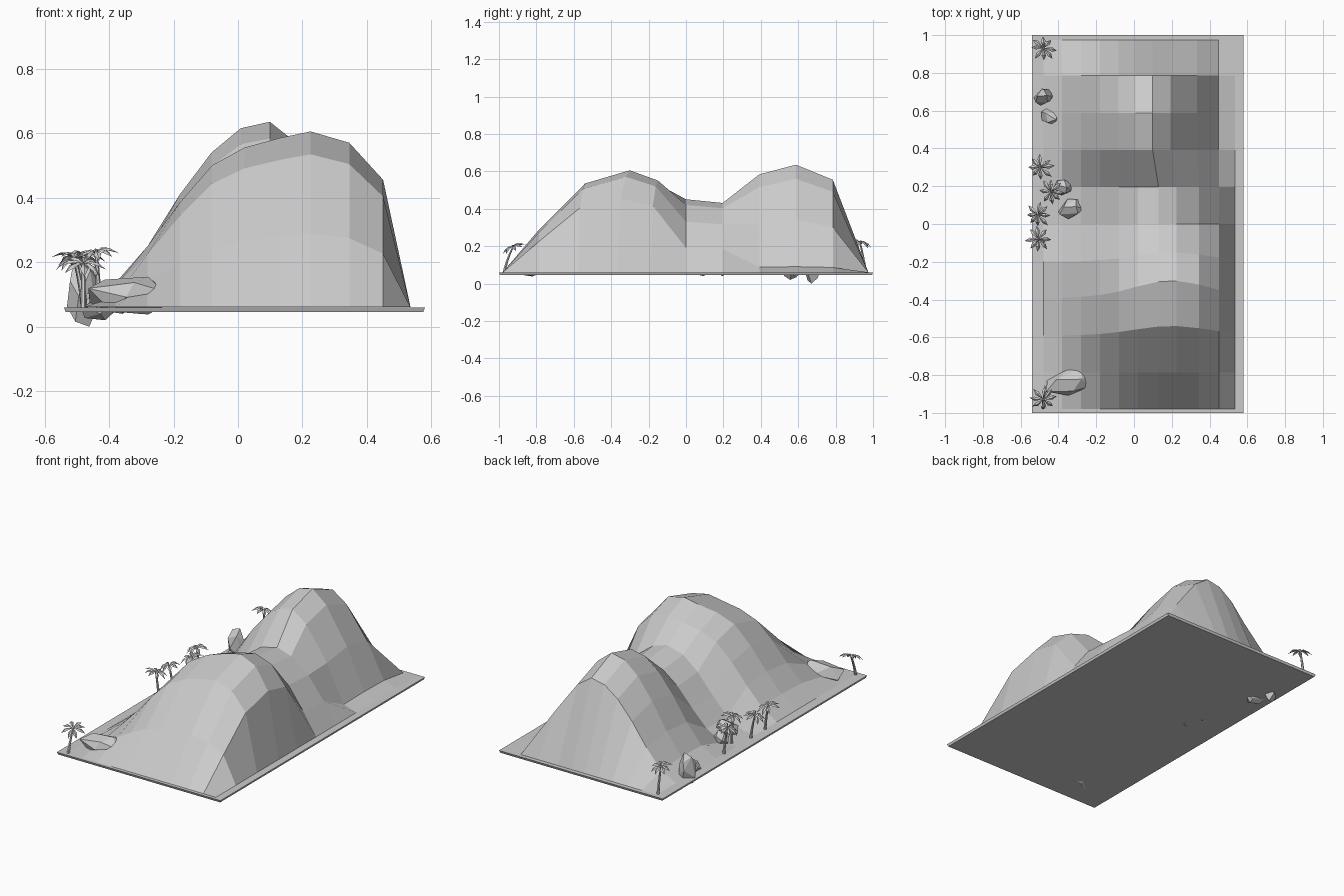
import bpy, bmesh, math, random
from mathutils import Vector, Matrix

if "Cube" in bpy.data.objects:
    bpy.data.objects.remove(bpy.data.objects["Cube"])

GROUND = 0.06

mat = bpy.data.materials.new("plain grey")
mat.diffuse_color = (0.6, 0.6, 0.6, 1)
mat.use_nodes = True
mat.node_tree.nodes["Principled BSDF"].inputs["Base Color"].default_value = mat.diffuse_color


def finish(bm, name, fix_normals=True):
    if fix_normals:
        bmesh.ops.recalc_face_normals(bm, faces=bm.faces)
    mesh = bpy.data.meshes.new(name)
    bm.to_mesh(mesh)
    bm.free()
    mesh.materials.append(mat)
    ob = bpy.data.objects.new(name, mesh)
    bpy.context.collection.objects.link(ob)
    return ob


# Thin base plate, slightly narrower underneath
bm = bmesh.new()
bmesh.ops.create_cube(bm, size=1)
for v in bm.verts:
    top = v.co.z > 0
    inset = 0.0 if top else 0.006
    v.co = Vector((0.02 + math.copysign(0.56 - inset, v.co.x),
                   math.copysign(1.0 - inset, v.co.y),
                   GROUND if top else 0.045))
finish(bm, "base_plate")

# Two-humped hill: three cross-sections (heights above ground) lofted along y
COLS = [-0.48, -0.38, -0.28, -0.18, -0.08, 0.02, 0.13, 0.225, 0.345, 0.45, 0.535]
FRONT = [0, .075, .19, .325, .44, .495, .525, .545, .51, .395, 0]
SADDLE = [0, 0, .06, .165, .28, .36, .39, .36, .27, .13, 0]
BACK = [0, .06, .19, .35, .48, .555, .575, .50, .28, .03, 0]
# (y, section, height scale, forward bend near x = 0.2)
ROWS = [(-.98, FRONT, 0, 0), (-.785, FRONT, .42, 0), (-.59, FRONT, .87, .05),
        (-.39, FRONT, 1, .09), (-.2, FRONT, .9, .05), (0, SADDLE, 1, 0),
        (.196, SADDLE, .95, 0), (.392, BACK, .91, 0), (.588, BACK, 1, 0),
        (.785, BACK, .86, 0), (.975, BACK, 0, 0)]
bm = bmesh.new()
grid = []
for y, section, scale, bend in ROWS:
    row = []
    for x, h in zip(COLS, section):
        if section is BACK:
            x -= 0.035 * math.exp(-((x - 0.18) / 0.15) ** 2)
        shift = bend * math.exp(-((x - 0.2) / 0.28) ** 2)
        row.append(bm.verts.new((x, y + shift, GROUND + 0.0005 + h * scale)))
    grid.append(row)
for a, b in zip(grid, grid[1:]):
    for i in range(len(COLS) - 1):
        quad = (a[i], a[i + 1], b[i + 1], b[i])
        if max(v.co.z for v in quad) > GROUND + 0.01:
            bm.faces.new(quad)
bmesh.ops.delete(bm, geom=[v for v in bm.verts if not v.link_faces], context='VERTS')
finish(bm, "hill", False)


# Rocks: faceted hulls fitted to a box given by centre, size and turn
def rock(name, x, y, z0, z1, length, width, angle, seed):
    rng = random.Random(seed)
    bm = bmesh.new()
    for k in range(14):
        z = 1 - 2 * (k + 0.5) / 14
        a = k * 2.4 + rng.uniform(-.4, .4)
        r = math.sqrt(1 - z * z)
        bm.verts.new((r * math.cos(a), r * math.sin(a), z))
    hull = bmesh.ops.convex_hull(bm, input=bm.verts)
    bmesh.ops.dissolve_limit(bm, angle_limit=0.3, verts=bm.verts, edges=bm.edges)
    lo = [min(v.co[i] for v in bm.verts) for i in range(3)]
    hi = [max(v.co[i] for v in bm.verts) for i in range(3)]
    for v in bm.verts:
        u = [(v.co[i] - lo[i]) / (hi[i] - lo[i]) for i in range(3)]
        v.co = Vector(((u[0] - .5) * length, (u[1] - .5) * width, z0 + u[2] * (z1 - z0)))
    bm.transform(Matrix.Translation((x, y, 0)) @ Matrix.Rotation(angle, 4, 'Z'))
    finish(bm, name)


rock("large_rock", -0.33, -0.83, 0.038, 0.155, 0.29, 0.14, 0.28, 3)
rock("tall_rock", -0.48, 0.675, 0.0, 0.205, 0.10, 0.085, 0.3, 5)
rock("low_rock", -0.437, 0.565, 0.02, 0.11, 0.12, 0.07, -0.35, 8)
rock("middle_rock_1", -0.335, 0.085, 0.04, 0.145, 0.135, 0.10, 0.35, 11)
rock("middle_rock_2", -0.375, 0.195, 0.04, 0.13, 0.10, 0.08, 0.2, 14)


# Palm: bent tapering trunk plus a tilted crown of folded leaves
def palm(n, x, y, top, lean, tilt, seed):
    rng = random.Random(seed)
    head = Vector((x, y, top))
    foot = Vector((x + lean[0], y + lean[1], 0.045))
    bm = bmesh.new()
    rings = []
    for k in range(5):
        t = k / 4
        c = foot.lerp(head, t)
        c.x += lean[0] * 0.5 * t * (1 - t)
        c.y += lean[1] * 0.5 * t * (1 - t)
        r = 0.010 - 0.005 * t
        rings.append([bm.verts.new(c + Vector((r * math.cos(a), r * math.sin(a), 0)))
                      for a in (i * math.tau / 6 for i in range(6))])
    for a, b in zip(rings, rings[1:]):
        for i in range(6):
            j = (i + 1) % 6
            bm.faces.new((a[i], a[j], b[j], b[i]))
    bm.faces.new(rings[0][::-1])
    bm.faces.new(rings[-1])
    finish(bm, f"palm_trunk_{n}")

    bm = bmesh.new()
    crown = Matrix.Translation(head) @ Matrix.Rotation(tilt[0], 4, 'X') @ Matrix.Rotation(tilt[1], 4, 'Y')
    for i in range(8):
        turn = Matrix.Rotation(i * math.tau / 8 + rng.uniform(-.15, .15), 4, 'Z')
        s = rng.uniform(.85, 1.05)
        spine = [(0, 0, 0), (.022, .006, .010), (.046, .012, .006), (.073, 0, -.016)]
        mid, left, right = [], [], []
        for d, w, z in spine:
            mid.append(bm.verts.new(crown @ turn @ Vector((d * s, 0, z))))
            if w:
                left.append(bm.verts.new(crown @ turn @ Vector((d * s, w, z - .006))))
                right.append(bm.verts.new(crown @ turn @ Vector((d * s, -w, z - .006))))
        bm.faces.new((mid[0], mid[1], left[0]))
        bm.faces.new((mid[0], right[0], mid[1]))
        bm.faces.new((mid[1], mid[2], left[1], left[0]))
        bm.faces.new((mid[1], right[0], right[1], mid[2]))
        bm.faces.new((mid[2], mid[3], left[1]))
        bm.faces.new((mid[2], right[1], mid[3]))
    finish(bm, f"palm_leaves_{n}", False)


palm(1, -0.48, 0.93, 0.22, (0.0, 0.03), (-0.25, 0.1), 1)
palm(2, -0.495, 0.30, 0.22, (0.02, 0.01), (0.1, -0.25), 2)
palm(3, -0.44, 0.17, 0.23, (0.01, 0.0), (0.15, -0.2), 3)
palm(4, -0.507, 0.05, 0.205, (0.03, 0.0), (0.1, -0.25), 4)
palm(5, -0.507, -0.08, 0.215, (0.03, -0.01), (-0.2, 0.2), 5)
palm(6, -0.48, -0.925, 0.195, (0.0, -0.05), (0.4, 0.1), 6)
